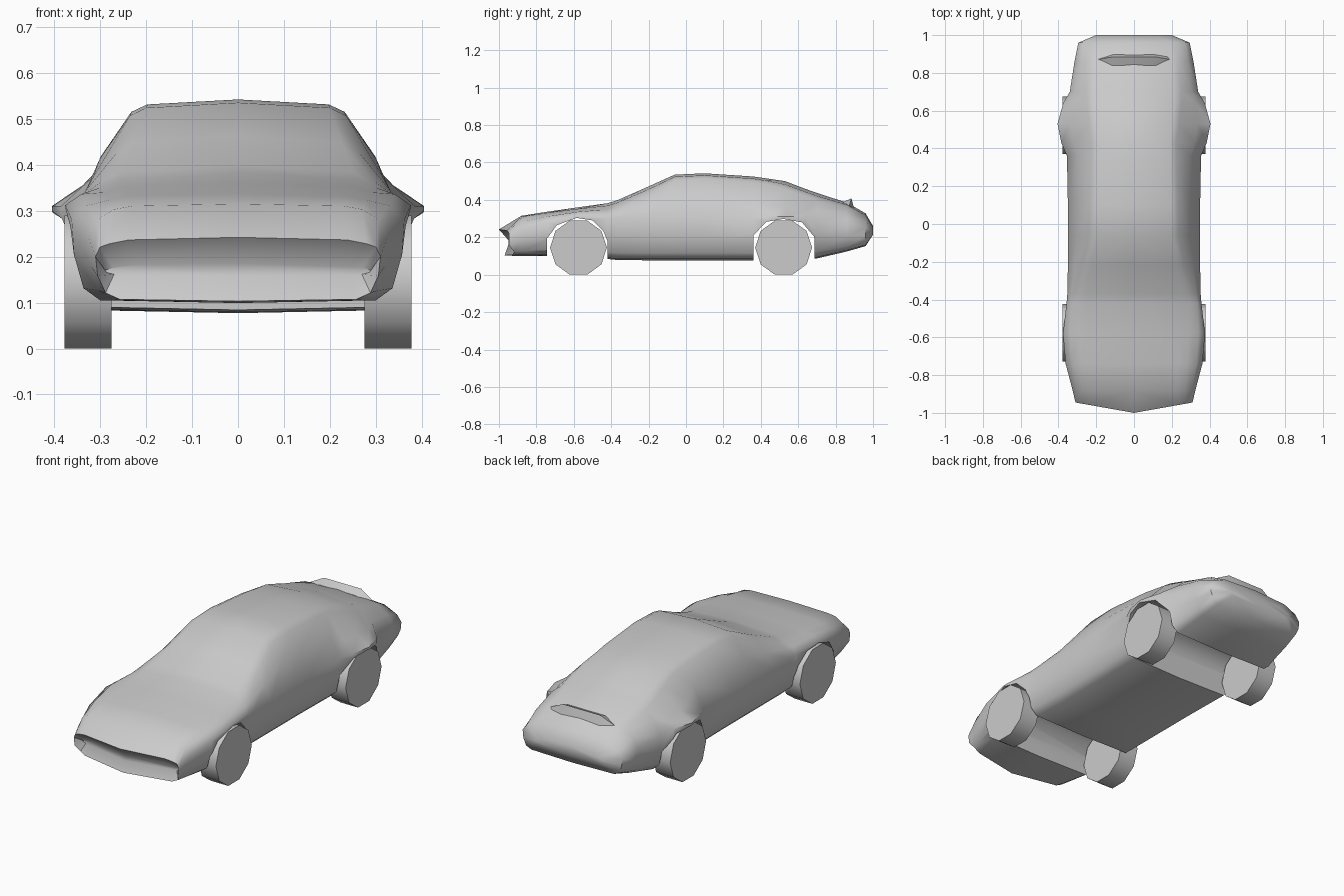
import bpy, bmesh, math

if "Cube" in bpy.data.objects:
    bpy.data.objects.remove(bpy.data.objects["Cube"])


def add_object(name, bm):
    bmesh.ops.recalc_face_normals(bm, faces=bm.faces)
    me = bpy.data.meshes.new(name)
    bm.to_mesh(me)
    bm.free()
    ob = bpy.data.objects.new(name, me)
    bpy.context.collection.objects.link(ob)
    return ob


def activate(ob):
    bpy.ops.object.select_all(action='DESELECT')
    ob.select_set(True)
    bpy.context.view_layer.objects.active = ob


def apply_modifiers(ob):
    activate(ob)
    for m in list(ob.modifiers):
        bpy.ops.object.modifier_apply(modifier=m.name)


def smooth(ob, angle):
    activate(ob)
    bpy.ops.object.shade_smooth_by_angle(angle=math.radians(angle))


def loft(rings, closed):
    """Skin a row of point rings; open rings get flat-capped ends too."""
    bm = bmesh.new()
    rows = [[bm.verts.new(p) for p in r] for r in rings]
    n = len(rows[0])
    for a, b in zip(rows, rows[1:]):
        for i in range(n if closed else n - 1):
            j = (i + 1) % n
            bm.faces.new((a[i], a[j], b[j], b[i]))
    bm.faces.new(rows[0])
    bm.faces.new(rows[-1])
    return bm


# body stations: y, half width, floor z, belt z, roof edge x, roof edge z, top z
stations = [
    (-0.95, .29, .16, .17, .25, .18, .185),
    (-1.00, .31, .107, .20, .28, .228, .242),
    (-0.88, .325, .105, .24, .27, .303, .315),
    (-0.74, .362, .105, .28, .28, .323, .337),
    (-0.58, .376, .10, .312, .29, .34, .36),
    (-0.42, .357, .09, .30, .30, .35, .382),
    (-0.37, .353, .085, .30, .295, .365, .397),
    (-0.22, .35, .083, .30, .265, .425, .463),
    (-0.06, .35, .083, .30, .235, .507, .535),
    (0.10, .35, .083, .30, .232, .515, .542),
    (0.36, .355, .083, .30, .225, .497, .525),
    (0.43, .385, .085, .31, .225, .485, .515),
    (0.53, .405, .09, .31, .24, .457, .50),
    (0.64, .375, .09, .31, .25, .42, .458),
    (0.70, .34, .093, .29, .25, .398, .437),
    (0.86, .315, .13, .27, .24, .357, .385),
    (0.96, .295, .158, .25, .23, .302, .328),
    (1.00, .20, .215, .232, .15, .25, .26),
]


def half_ring(y, w, zb, zm, xr, zr, zt):
    # rear haunches dip in above the belt, elsewhere the flank bulges out
    dx, dz = (.015, -.028) if w > .37 and y > 0 else (.008, .01)
    k = min(1, (zt - zb) / .2)
    pts = [(0, zb - .006 * k), (.83 * w, zb), (.93 * w, zb + .15 * (zm - zb)),
           (.985 * w, zb + .55 * (zm - zb)), (w, zm),
           ((w + xr) / 2 + dx * k, (zm + zr) / 2 + dz * k), (xr, zr),
           (.85 * xr, zr + .6 * (zt - zr)), (0, zt)]
    out = []
    for x, z in pts:
        # bowed nose with the bumper lip set back
        bow = .055 * x / .31 if y < -.9 else 0
        lean = .03 if y < -.9 and z < .145 else 0
        out.append((x, y + bow + lean, z))
    return out


body = add_object("car_body", loft([half_ring(*s) for s in stations], False))
# the loft is half a car without its centre plane, mirrored and welded
mir = body.modifiers.new("mirror", 'MIRROR')
mir.use_mirror_merge = True
mir.merge_threshold = 0.0005
bm = bmesh.new()
bm.from_mesh(body.data)
bmesh.ops.recalc_face_normals(bm, faces=bm.faces)
ref = max(bm.faces, key=lambda f: f.calc_center_median().z)
if ref.normal.z < 0:
    bmesh.ops.reverse_faces(bm, faces=bm.faces)
bm.to_mesh(body.data)
bm.free()
apply_modifiers(body)

# wheel arches, cut through the full width
arches = {
    "front": [(-.742, -.1), (-.742, .195), (-.69, .265), (-.585, .304),
              (-.50, .29), (-.44, .23), (-.42, .18), (-.42, -.1)],
    "rear": [(.36, -.1), (.36, .21), (.43, .283), (.52, .298),
             (.62, .28), (.688, .20), (.688, -.1)],
}
for key, prof in arches.items():
    cutter = add_object(key + "_arch_cutter", loft(
        [[(x, y, z) for y, z in prof] for x in (-.6, .6)], True))
    cutter.hide_render = True
    mod = body.modifiers.new("arch", 'BOOLEAN')
    mod.operation = 'DIFFERENCE'
    mod.solver = 'EXACT'
    mod.object = cutter
    apply_modifiers(body)
    bpy.data.objects.remove(cutter)
smooth(body, 50)

# lip spoiler, tapering to its ends
lip = []
for x, back, top in ((-.2, -.015, .362), (-.11, 0, .408), (.11, 0, .408), (.2, -.015, .362)):
    lip.append([(x, .835 + back, .35), (x, .84 + back, top - .02),
                (x, .885 + back, top), (x, .90 + back, .345)])
smooth(add_object("rear_spoiler", loft(lip, True)), 50)

# ten-sided wheels
for end, y in (("front", -.575), ("rear", .522)):
    for side, s in (("left", 1), ("right", -1)):
        r = .152
        rings = []
        for x in (.275, .378):
            rings.append([(s * x, y + r * math.cos(i * math.pi / 5),
                           .1446 + r * math.sin(i * math.pi / 5)) for i in range(10)])
        smooth(add_object(f"{end}_{side}_wheel", loft(rings, True)), 50)
